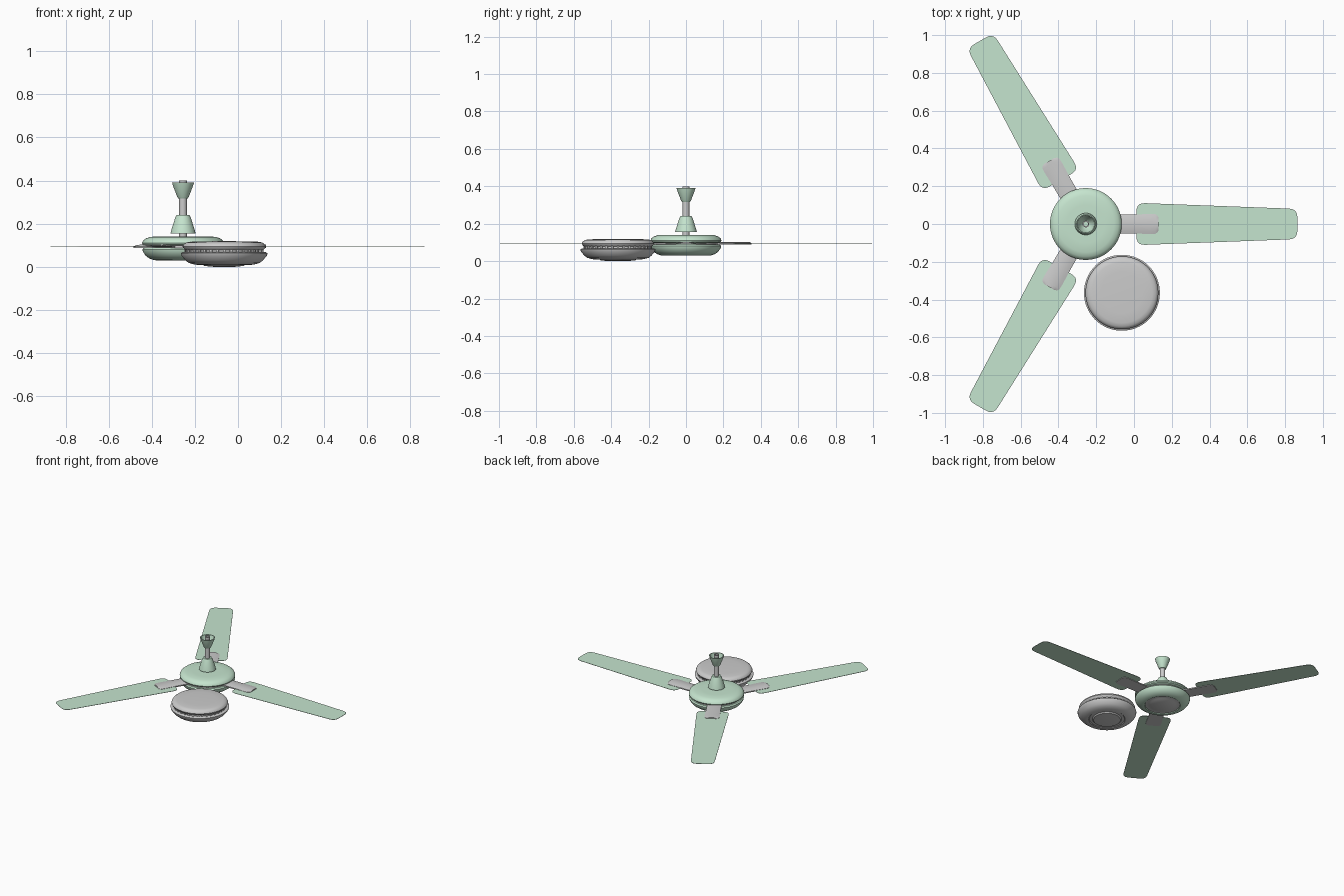
import bpy, bmesh, math
from mathutils import Matrix

if "Cube" in bpy.data.objects:
    bpy.data.objects.remove(bpy.data.objects["Cube"])

CX = -0.255          # fan axis
BLADE_Z = 0.093

green = bpy.data.materials.new("pale_green")
green.diffuse_color = (0.56, 0.78, 0.62, 1)
green.use_nodes = True
green.node_tree.nodes["Principled BSDF"].inputs["Base Color"].default_value = green.diffuse_color


def finish(name, bm, mat=None, angle=35):
    bmesh.ops.recalc_face_normals(bm, faces=bm.faces)
    me = bpy.data.meshes.new(name)
    bm.to_mesh(me)
    bm.free()
    ob = bpy.data.objects.new(name, me)
    bpy.context.collection.objects.link(ob)
    if mat:
        me.materials.append(mat)
    bpy.ops.object.select_all(action='DESELECT')
    ob.select_set(True)
    bpy.context.view_layer.objects.active = ob
    bpy.ops.object.shade_smooth_by_angle(angle=math.radians(angle))
    return ob


def lathe(name, profile, center, mat=None, closed=False, n=64):
    """Spin (radius, z) points around a vertical axis."""
    bm = bmesh.new()
    pts = profile + profile[:1] if closed else profile
    vs = [bm.verts.new((r, 0, z)) for r, z in pts]
    es = [bm.edges.new(p) for p in zip(vs, vs[1:])]
    bmesh.ops.spin(bm, geom=vs + es, cent=(0, 0, 0), axis=(0, 0, 1),
                   angle=2 * math.pi, steps=n)
    bmesh.ops.remove_doubles(bm, verts=bm.verts, dist=1e-5)
    bmesh.ops.translate(bm, verts=bm.verts, vec=(center[0], center[1], 0))
    return finish(name, bm, mat)


def rounded_outline(corners, radius, steps=5):
    """Round the corners of a convex polygon with quadratic curves."""
    from mathutils import Vector
    out, k = [], len(corners)
    for i in range(k):
        p = Vector(corners[i])
        a = p + (Vector(corners[i - 1]) - p).normalized() * radius
        b = p + (Vector(corners[(i + 1) % k]) - p).normalized() * radius
        for s in range(steps + 1):
            t = s / steps
            out.append(a * (1 - t) ** 2 + p * 2 * t * (1 - t) + b * t * t)
    return out


def plate(name, corners, radius, z, thick, angle, mat=None):
    bm = bmesh.new()
    face = bm.faces.new([bm.verts.new((p.x, p.y, z))
                         for p in rounded_outline(corners, radius)])
    ext = bmesh.ops.extrude_face_region(bm, geom=[face])
    bmesh.ops.translate(bm, vec=(0, 0, thick), verts=[
        v for v in ext["geom"] if isinstance(v, bmesh.types.BMVert)])
    bm.transform(Matrix.Translation((CX, 0, 0)) @ Matrix.Rotation(angle, 4, 'Z'))
    return finish(name, bm, mat)


# Motor housing: two shells around a grey core
fan = (CX, 0)
lathe("motor_upper_shell", [(0, .141), (.10, .141), (.15, .139), (.172, .132), (.185, .122),
                            (.19, .11), (.187, .103), (.178, .098), (0, .098)], fan, green)
lathe("motor_core", [(0, .10), (.168, .10), (.168, .085), (0, .085)], fan)
lathe("motor_lower_shell", [(.10, .088), (.18, .088), (.188, .081), (.186, .07), (.172, .05),
                            (.155, .038), (.135, .031), (.122, .03), (.118, .036),
                            (.10, .036)], fan, green, closed=True)
lathe("motor_bottom_plate", [(0, .031), (.085, .031), (.092, .035), (.119, .035),
                             (.119, .045), (0, .045)], fan)

# Down rod and the two flared canopies
lathe("down_rod", [(.011, .40), (.018, .40), (.018, .13), (.011, .13)], fan, closed=True, n=32)
lathe("lower_canopy", [(.058, .155), (.054, .172), (.036, .228), (.03, .24), (.017, .241),
                       (.017, .234), (.028, .23), (.049, .17), (.053, .155)],
      fan, green, closed=True, n=48)
lathe("upper_canopy", [(.051, .392), (.047, .377), (.027, .325), (.022, .317), (.017, .316),
                       (.017, .324), (.022, .328), (.042, .378), (.046, .392)],
      fan, green, closed=True, n=48)

# Three blades with their brackets
for i in range(3):
    a = math.radians(120 * i)
    plate(f"blade_{i + 1}", [(.268, -.112), (1.12, -.08), (1.12, .08), (.268, .112)],
          .045, BLADE_Z - .001, .002, a, green)
    # bracket: shallow arched strip
    bm = bmesh.new()
    rows = []
    for x, hw in ((.14, .05), (.25, .05), (.34, .053), (.368, .052), (.38, .044), (.386, .032)):
        rows.append([bm.verts.new((x, hw * t, BLADE_Z + .003 + .007 * (1 - t * t)))
                     for t in (-1, -.75, -.5, -.25, 0, .25, .5, .75, 1)])
    for r0, r1 in zip(rows, rows[1:]):
        for j in range(8):
            bm.faces.new((r0[j], r1[j], r1[j + 1], r0[j + 1]))
    ext = bmesh.ops.extrude_face_region(bm, geom=bm.faces[:])
    for v in ext["geom"]:
        if isinstance(v, bmesh.types.BMVert):
            v.co.z = BLADE_Z - .005
    bm.transform(Matrix.Translation((CX, 0, 0)) @ Matrix.Rotation(a, 4, 'Z'))
    finish(f"blade_bracket_{i + 1}", bm)

# Separate grey housing beside the fan
spare = (-.064, -.364)
lathe("spare_upper_shell", [(0, .119), (.11, .118), (.16, .116), (.178, .112), (.188, .104),
                            (.193, .094), (.188, .084), (.18, .078), (0, .078)], spare)
lathe("spare_core", [(0, .08), (.175, .08), (.175, .06), (0, .06)], spare)
lathe("spare_lower_shell", [(0, .066), (.192, .068), (.201, .063), (.198, .052), (.18, .03),
                            (.165, .018), (.14, .011), (.125, .009), (.12, .013), (.10, .012),
                            (.092, .004), (.05, 0), (0, 0)], spare)
# small spacer ribs in the gap
bm = bmesh.new()
for k in range(36):
    m = (Matrix.Translation((spare[0], spare[1], .073))
         @ Matrix.Rotation(math.tau * k / 36, 4, 'Z')
         @ Matrix.Translation((.177, 0, 0)) @ Matrix.Diagonal((.012, .012, .014, 1)))
    bmesh.ops.create_cube(bm, size=1, matrix=m)
finish("spare_vent_ribs", bm)
